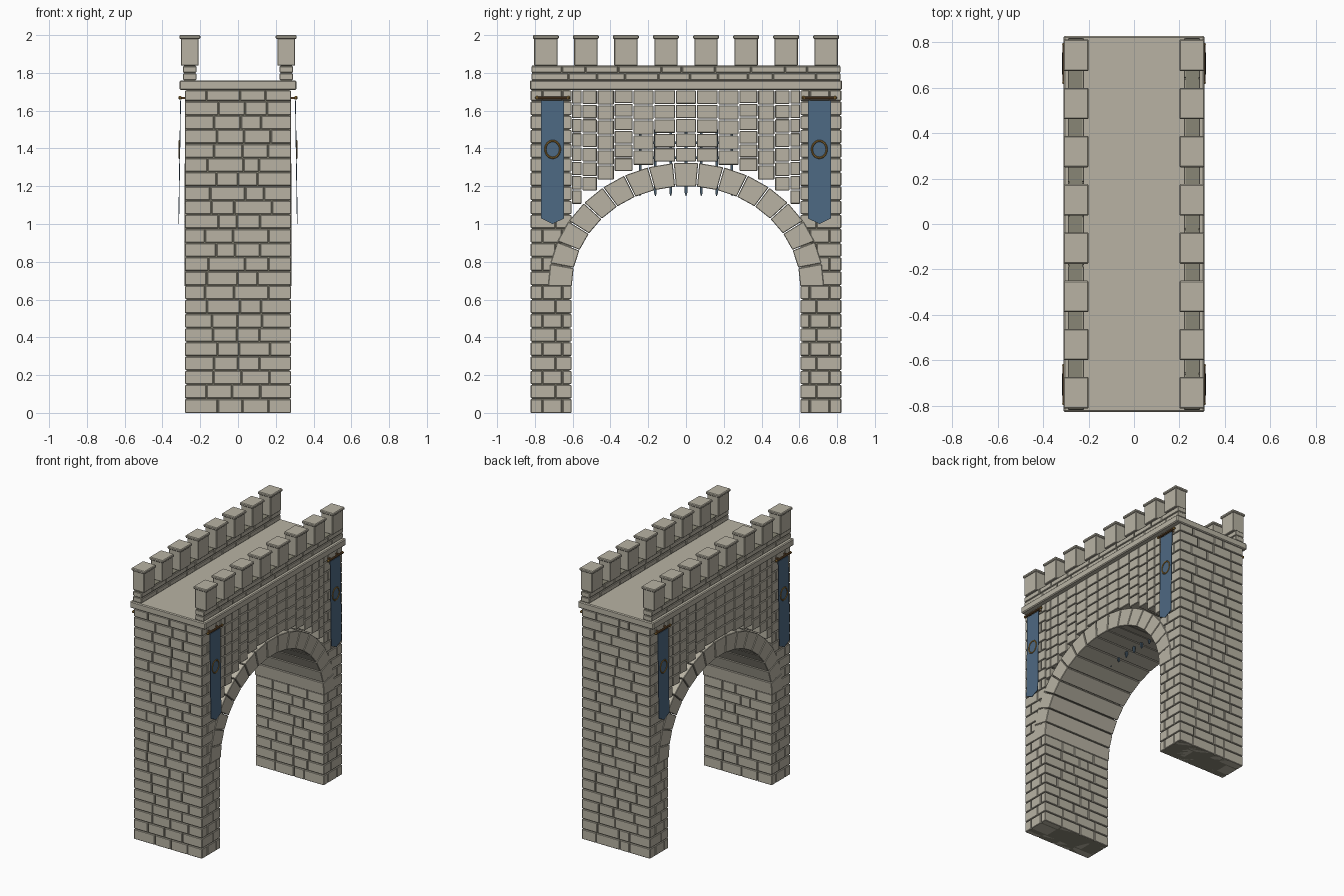
import bpy, bmesh, math, random
from mathutils import Matrix, Vector

if "Cube" in bpy.data.objects:
    bpy.data.objects.remove(bpy.data.objects["Cube"])

random.seed(4)


def mat(name, r, g, b):
    m = bpy.data.materials.new(name)
    m.diffuse_color = (r, g, b, 1)
    m.use_nodes = True
    m.node_tree.nodes["Principled BSDF"].inputs["Base Color"].default_value = m.diffuse_color
    return m


STONE = mat("pale stone", 0.48, 0.45, 0.37)
MORTAR = mat("dark mortar", 0.25, 0.24, 0.18)
BLUE = mat("blue cloth", 0.075, 0.14, 0.225)
WOOD = mat("brown wood", 0.15, 0.075, 0.028)
GOLD = mat("old gold", 0.26, 0.15, 0.035)
STEEL = mat("blue steel", 0.07, 0.115, 0.16)


def finish(bm, name, material, bevel=0.0):
    bmesh.ops.recalc_face_normals(bm, faces=bm.faces[:])
    me = bpy.data.meshes.new(name)
    bm.to_mesh(me)
    bm.free()
    me.materials.append(material)
    ob = bpy.data.objects.new(name, me)
    bpy.context.collection.objects.link(ob)
    if bevel:
        mod = ob.modifiers.new("worn edges", 'BEVEL')
        mod.width, mod.segments = bevel, 1
    return ob


def box(bm, x0, x1, y0, y1, z0, z1):
    m = Matrix.Translation(((x0 + x1) / 2, (y0 + y1) / 2, (z0 + z1) / 2))
    m = m @ Matrix.Diagonal((abs(x1 - x0), abs(y1 - y0), abs(z1 - z0), 1))
    bmesh.ops.create_cube(bm, size=1, matrix=m)


def prism(bm, pts, x0, x1):
    """Extrude a (y, z) outline from x0 to x1."""
    f = bm.faces.new([bm.verts.new((x0, y, z)) for y, z in pts])
    r = bmesh.ops.extrude_face_region(bm, geom=[f])
    vs = [v for v in r["geom"] if isinstance(v, bmesh.types.BMVert)]
    bmesh.ops.translate(bm, vec=(x1 - x0, 0, 0), verts=vs)


def cuts(a, b, step):
    """Irregular brick joints between a and b."""
    n = max(1, round((b - a) / step))
    mid = [a + (b - a) * (i + random.uniform(-0.28, 0.28)) / n for i in range(1, n)]
    return [a] + mid + [b]


G = 0.0025          # half a joint
ROW = 0.075
TOP = 1.71
HX = 0.28
A, B, SPRING, DEPTH = 0.605, 0.53, 0.67, 0.125   # arch ellipse

# Piers: mortar core with coursed bricks
for s, side in ((-1, "left"), (1, "right")):
    bm = bmesh.new()
    box(bm, -HX + 0.008, HX - 0.008, s * 0.616, s * 0.814, 0, TOP)
    finish(bm, side + "_pier_core", MORTAR)
    bm = bmesh.new()
    z, i = 0.0, 0
    while z < TOP - 0.01:
        z1 = min(z + ROW, TOP)
        ys = [0.607, 0.69, 0.822] if i % 2 else [0.607, 0.655, 0.76, 0.822]
        for ya, yb in zip(ys, ys[1:]):
            xs = cuts(-HX, HX, 0.13)
            for xa, xb in zip(xs, xs[1:]):
                box(bm, xa + (G if xa > -HX else 0), xb - (G if xb < HX else 0),
                    s * (ya + (G if ya > 0.61 else 0)), s * (yb - (G if yb < 0.82 else 0)),
                    z + (G if z else 0), z1 - G)
        z, i = z1, i + 1
    finish(bm, side + "_pier_bricks", STONE, 0.003)

# Arch ring of full-depth wedge stones
bm = bmesh.new()
N = 17
for i in range(N):
    t0 = math.pi * i / N + 0.004
    t1 = math.pi * (i + 1) / N - 0.004
    pts = [((A + d) * math.cos(t), SPRING + (B + d) * math.sin(t))
           for t, d in ((t0, 0), (t0, DEPTH), (t1, DEPTH), (t1, 0))]
    prism(bm, pts, -HX - 0.004, HX + 0.004)
finish(bm, "arch_stones", STONE, 0.003)

# Spandrel wall: stacked columns of blocks stepping along the arch
bm = bmesh.new()
edges = [0.055, 0.17, 0.28, 0.38, 0.47, 0.55, 0.607]
cols = [(-0.055, 0.055)]
for a, b in zip(edges, edges[1:]):
    cols += [(a, b), (-b, -a)]
for a, b in cols:
    near = 0 if a * b < 0 else min(abs(a), abs(b))
    low = SPRING + (B + DEPTH) * math.sqrt(1 - (near / (A + DEPTH)) ** 2) + 0.004
    n = max(1, round((TOP - low) / 0.078))
    h = (TOP - low) / n
    for k in range(n):
        box(bm, -HX, HX, a + G, b - G, low + k * h + G, low + (k + 1) * h - G)
finish(bm, "spandrel_blocks", STONE, 0.003)

# Cornice and walkway slab
bm = bmesh.new()
box(bm, -0.31, 0.31, -0.827, 0.827, TOP, 1.76)
finish(bm, "cornice_slab", STONE, 0.006)

# Parapets, merlons and merlon caps
for s, side in ((-1, "back"), (1, "front")):
    bm = bmesh.new()
    box(bm, s * 0.226, s * 0.285, -0.815, 0.815, 1.755, 1.84)
    finish(bm, side + "_parapet_core", MORTAR)
    bm = bmesh.new()
    for r in range(2):
        ys = cuts(-0.82, 0.82, 0.16)
        for ya, yb in zip(ys, ys[1:]):
            box(bm, s * 0.22, s * 0.291, ya + G, yb - G,
                1.76 + r * 0.039 + G, 1.76 + (r + 1) * 0.039 - G)
    finish(bm, side + "_parapet_bricks", STONE, 0.003)
    bodies, caps = bmesh.new(), bmesh.new()
    for k in range(8):
        y = (k - 3.5) * 0.212
        box(bodies, s * 0.208, s * 0.302, y - 0.062, y + 0.062, 1.838, 1.985)
        box(caps, s * 0.199, s * 0.311, y - 0.069, y + 0.069, 1.98, 2.0)
    finish(bodies, side + "_merlons", STONE, 0.004)
    finish(caps, side + "_merlon_caps", STONE, 0.005)

# Portcullis: raised into the arch with only its spikes showing
bm = bmesh.new()
for k in range(-3, 4):
    y = k * 0.081
    box(bm, -0.007, 0.007, y - 0.007, y + 0.007, 1.165, 1.5)
    m = Matrix.Translation((0, y, 1.157)) @ Matrix.Rotation(math.pi / 4, 4, 'Z')
    bmesh.ops.create_cone(bm, segments=4, radius1=0.003, radius2=0.0099, depth=0.016,
                          cap_ends=True, matrix=m)
for z in (1.35, 1.43):
    box(bm, -0.006, 0.006, -0.26, 0.26, z - 0.007, z + 0.007)
finish(bm, "portcullis", STEEL)

# Banners with rod, finials and ring emblem on both faces
for sx in (-1, 1):
    for sy in (-1, 1):
        tag = ("front" if sx > 0 else "back") + ("_right" if sy > 0 else "_left")
        y = sy * 0.706
        bm = bmesh.new()
        prism(bm, [(y - 0.061, 1.655), (y - 0.061, 1.03), (y, 1.0),
                   (y + 0.061, 1.03), (y + 0.061, 1.655)], sx * 0.302, sx * 0.306)
        for v in bm.verts:      # cloth hangs slightly outward
            v.co.x += sx * (1.655 - v.co.z) * 0.015
        finish(bm, tag + "_banner", BLUE)
        rot = Matrix.Rotation(math.pi / 2, 4, 'X')
        bm = bmesh.new()
        bmesh.ops.create_cone(bm, segments=10, radius1=0.008, radius2=0.008, depth=0.17,
                              cap_ends=True, matrix=Matrix.Translation((sx * 0.306, y, 1.668)) @ rot)
        box(bm, sx * 0.275, sx * 0.304, y - 0.05, y - 0.04, 1.663, 1.673)
        box(bm, sx * 0.275, sx * 0.304, y + 0.04, y + 0.05, 1.663, 1.673)
        finish(bm, tag + "_banner_rod", WOOD)
        bm = bmesh.new()
        for e in (-1, 1):
            bmesh.ops.create_uvsphere(bm, u_segments=8, v_segments=6, radius=0.01,
                                      matrix=Matrix.Translation((sx * 0.306, y + e * 0.083, 1.668)))
        finish(bm, tag + "_rod_finials", GOLD)
        bpy.ops.mesh.primitive_torus_add(major_segments=24, minor_segments=6, major_radius=0.039,
                                         minor_radius=0.005, location=(sx * 0.311, y, 1.395),
                                         rotation=(0, math.pi / 2, 0))
        ring = bpy.context.object
        ring.name = tag + "_banner_ring"
        ring.scale = (1.15, 1, 0.8)
        ring.data.materials.append(GOLD)
